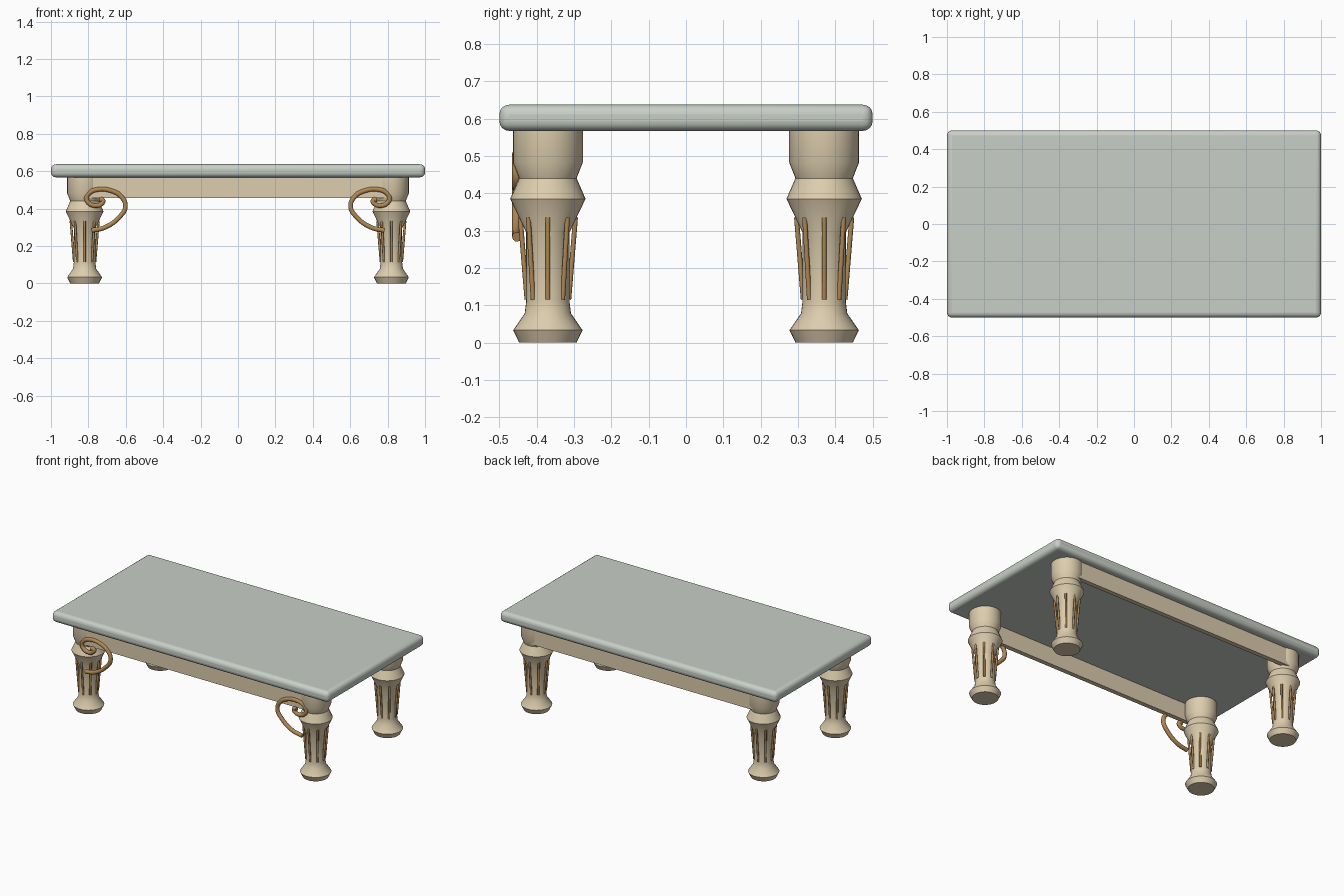
import bpy
import bmesh
from math import pi, cos, sin, radians
from mathutils import Vector

if "Cube" in bpy.data.objects:
    bpy.data.objects.remove(bpy.data.objects["Cube"], do_unlink=True)


def make_material(name, rgb):
    mat = bpy.data.materials.new(name)
    mat.use_nodes = True
    mat.diffuse_color = (*rgb, 1)
    mat.node_tree.nodes["Principled BSDF"].inputs["Base Color"].default_value = (*rgb, 1)
    return mat


stone = make_material("pale grey green stone", (0.58, 0.63, 0.57))
cream = make_material("cream plaster", (0.72, 0.61, 0.42))
brass = make_material("aged brass", (0.44, 0.25, 0.09))


def smooth(obj, angle=40):
    bpy.ops.object.select_all(action="DESELECT")
    obj.select_set(True)
    bpy.context.view_layer.objects.active = obj
    bpy.ops.object.shade_smooth_by_angle(angle=radians(angle))


def add_mesh(name, bm, mat):
    bmesh.ops.recalc_face_normals(bm, faces=bm.faces)
    mesh = bpy.data.meshes.new(name)
    bm.to_mesh(mesh)
    bm.free()
    mesh.materials.append(mat)
    obj = bpy.data.objects.new(name, mesh)
    bpy.context.collection.objects.link(obj)
    return obj


def add_box(name, centre, size, mat):
    bm = bmesh.new()
    bmesh.ops.create_cube(bm, size=1)
    bmesh.ops.scale(bm, vec=size, verts=bm.verts)
    bmesh.ops.translate(bm, vec=centre, verts=bm.verts)
    return add_mesh(name, bm, mat)


def add_turned(name, profile, mat, segments=32):
    bm = bmesh.new()
    rings = [[bm.verts.new((r * cos(2 * pi * i / segments), r * sin(2 * pi * i / segments), z))
              for i in range(segments)] for r, z in profile]
    for low, high in zip(rings, rings[1:]):
        for i in range(segments):
            j = (i + 1) % segments
            bm.faces.new((low[i], low[j], high[j], high[i]))
    bm.faces.new(rings[0])
    bm.faces.new(rings[-1])
    return add_mesh(name, bm, mat)


def add_rods(name, count, bottom, top, radius, mat):
    bm = bmesh.new()
    for k in range(count):
        a = 2 * pi * k / count
        ends = [Vector((r * cos(a), r * sin(a), z)) for r, z in (bottom, top)]
        axis = ends[1] - ends[0]
        verts = bmesh.ops.create_cone(bm, cap_ends=True, segments=10, radius1=radius,
                                      radius2=radius, depth=axis.length)["verts"]
        bmesh.ops.rotate(bm, verts=verts, cent=(0, 0, 0),
                         matrix=axis.to_track_quat("Z", "Y").to_matrix())
        bmesh.ops.translate(bm, verts=verts, vec=(ends[0] + ends[1]) / 2)
    return add_mesh(name, bm, mat)


def add_scroll(name, points, y, side, mat):
    curve = bpy.data.curves.new(name, "CURVE")
    curve.dimensions = "3D"
    curve.bevel_depth = 0.013
    curve.bevel_resolution = 3
    curve.resolution_u = 6
    curve.use_fill_caps = True
    spline = curve.splines.new("BEZIER")
    spline.bezier_points.add(len(points) - 1)
    for bp, (x, z) in zip(spline.bezier_points, points):
        bp.co = (side * x, y, z)
        bp.handle_left_type = bp.handle_right_type = "AUTO"
    curve.materials.append(mat)
    obj = bpy.data.objects.new(name, curve)
    bpy.context.collection.objects.link(obj)
    bpy.ops.object.select_all(action="DESELECT")
    obj.select_set(True)
    bpy.context.view_layer.objects.active = obj
    bpy.ops.object.convert(target="MESH")
    smooth(bpy.context.object, 50)


# Table top with rounded edges
top = add_box("table_top", (0, 0, 0.602), (2, 1, 0.07), stone)
bevel = top.modifiers.new("rounded_edge", "BEVEL")
bevel.width = 0.026
bevel.segments = 4
smooth(top)

# Turned legs with brass flutes
leg_profile = [(0.077, 0), (0.093, 0.033), (0.062, 0.078), (0.058, 0.11), (0.058, 0.295),
               (0.101, 0.385), (0.077, 0.44), (0.0935, 0.482), (0.0935, 0.57)]
for side, x in (("left", 0.82), ("right", -0.82)):
    for end, y in (("front", -0.37), ("back", 0.37)):
        leg = add_turned(f"{end}_{side}_leg", leg_profile, cream)
        flutes = add_rods(f"{end}_{side}_leg_flutes", 8, (0.056, 0.115), (0.074, 0.335), 0.0065, brass)
        for part in (leg, flutes):
            part.location = (x, y, 0)
            smooth(part)

# Aprons between the legs on the long sides
for end, y in (("front", -0.437), ("back", 0.437)):
    add_box(f"{end}_apron", (0, y, 0.513), (1.62, 0.03, 0.114), cream)

# Brass scrolls on the front legs
scroll = [(0.783, 0.283), (0.71, 0.3), (0.636, 0.353), (0.602, 0.41), (0.625, 0.465),
          (0.687, 0.498), (0.75, 0.502), (0.793, 0.485), (0.81, 0.456), (0.796, 0.428),
          (0.762, 0.416), (0.73, 0.425), (0.722, 0.445), (0.742, 0.447)]
for side, sign in (("left", 1), ("right", -1)):
    add_scroll(f"front_{side}_scroll", scroll, -0.453, sign, brass)
